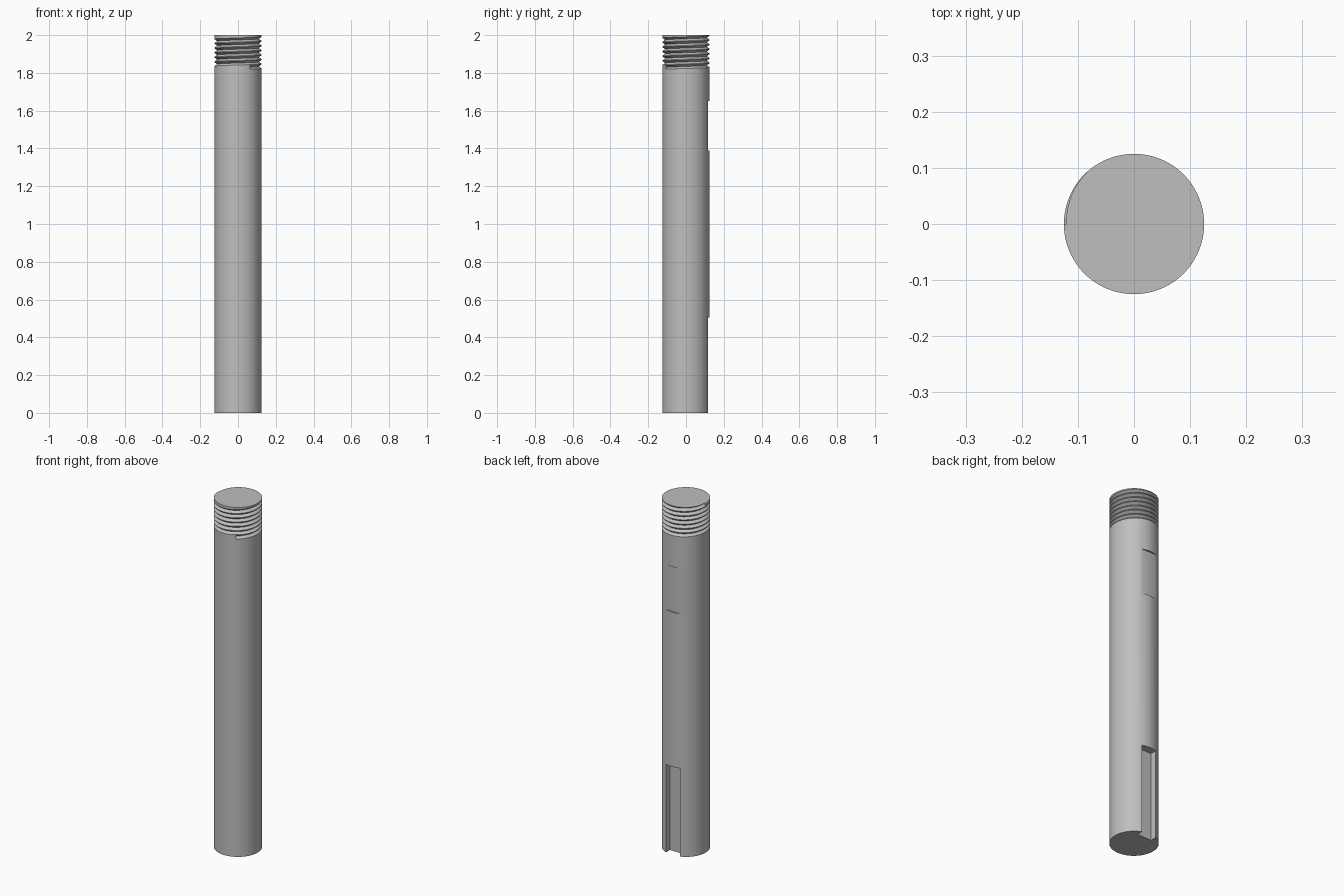
import bpy, bmesh, math

cube = bpy.data.objects.get("Cube")
if cube:
    bpy.data.objects.remove(cube, do_unlink=True)

R, TOP, SEG = 0.125, 2.0, 96
PITCH, START = 0.0244, 1.83            # thread pitch, height of the groove's first point
DEPTH, HALF = PITCH * 0.6, PITCH * 7 / 16
SHOULDER = START - PITCH / 2           # where plain shaft meets thread
TURNS, LAST_ANGLE = 6, math.radians(240)
FIRST_DIR = math.radians(-60)

steel = bpy.data.materials.new("steel_grey")
steel.use_nodes = True
grey = (0.52, 0.52, 0.52, 1)
steel.diffuse_color = grey
steel.node_tree.nodes["Principled BSDF"].inputs["Base Color"].default_value = grey


def finish(obj):
    obj.data.materials.clear()
    obj.data.materials.append(steel)
    bpy.ops.object.select_all(action='DESELECT')
    obj.select_set(True)
    bpy.context.view_layer.objects.active = obj
    bpy.ops.object.shade_smooth_by_angle(angle=math.radians(30))


def cut_box(obj, name, low, high):
    """Cut a box given by two opposite corners out of obj."""
    bpy.ops.mesh.primitive_cube_add(size=1, location=[(a + b) / 2 for a, b in zip(low, high)])
    cutter = bpy.context.object
    cutter.name = name
    cutter.scale = [b - a for a, b in zip(low, high)]
    cutter.hide_render = True
    mod = obj.modifiers.new(name, 'BOOLEAN')
    mod.operation, mod.solver, mod.object = 'DIFFERENCE', 'EXACT', cutter
    bpy.context.view_layer.objects.active = obj
    bpy.ops.object.modifier_apply(modifier=mod.name)
    bpy.data.objects.remove(cutter, do_unlink=True)


# Plain shaft with an open keyway and a shallow flat on the back
bpy.ops.mesh.primitive_cylinder_add(vertices=SEG, radius=R, depth=SHOULDER,
                                    location=(0, 0, SHOULDER / 2))
shaft = bpy.context.object
shaft.name = "shaft"
cut_box(shaft, "keyway_cutter", (-0.045, 0.081, -0.1), (0.045, 0.2, 0.505))
cut_box(shaft, "flat_cutter", (-0.1, 0.1155, 1.39), (0.1, 0.2, 1.65))
finish(shaft)


# Threaded end: rows of points follow the helix, clamped to the end planes
def thread_radius(turn, z):
    """Radius at a height, where turn is the angle from the groove's start."""
    count = TURNS + (1 if turn <= LAST_ANGLE else 0)
    gap = min(abs(z - START - PITCH * (k + turn / math.tau)) for k in range(count))
    return R - DEPTH * max(0, 1 - gap / HALF)


EPS = 0.001
turns = sorted({math.tau * i / SEG for i in range(SEG)}
               | {LAST_ANGLE, LAST_ANGLE + EPS, math.tau - EPS})
offsets = [k + part for k in range(-2, 9) for part in (0, 7 / 16, 9 / 16)]

bm = bmesh.new()
columns = []
for t in turns:
    column = []
    for off in offsets:
        z = min(TOP, max(SHOULDER, START + PITCH * (off + t / math.tau)))
        r, a = thread_radius(t, z), t + FIRST_DIR
        column.append(bm.verts.new((r * math.cos(a), r * math.sin(a), z)))
    columns.append(column)

# Join neighbouring columns; the seam steps up by one full pitch
for i, left in enumerate(columns):
    seam = i == len(columns) - 1
    right = columns[0][3:] if seam else columns[i + 1]
    for j in range(min(len(left), len(right)) - 1):
        bm.faces.new((left[j], right[j], right[j + 1], left[j + 1]))
bmesh.ops.remove_doubles(bm, verts=bm.verts[:], dist=1e-6)
loose = [v for v in bm.verts if not v.link_faces]
bmesh.ops.delete(bm, geom=loose, context='VERTS')

# End face
rim = [e for e in bm.edges if e.is_boundary and all(v.co.z > TOP - 1e-5 for v in e.verts)]
bmesh.ops.edgenet_fill(bm, edges=rim)
bmesh.ops.recalc_face_normals(bm, faces=bm.faces[:])
mesh = bpy.data.meshes.new("threaded_end")
bm.to_mesh(mesh)
bm.free()
thread = bpy.data.objects.new("threaded_end", mesh)
bpy.context.collection.objects.link(thread)
finish(thread)
